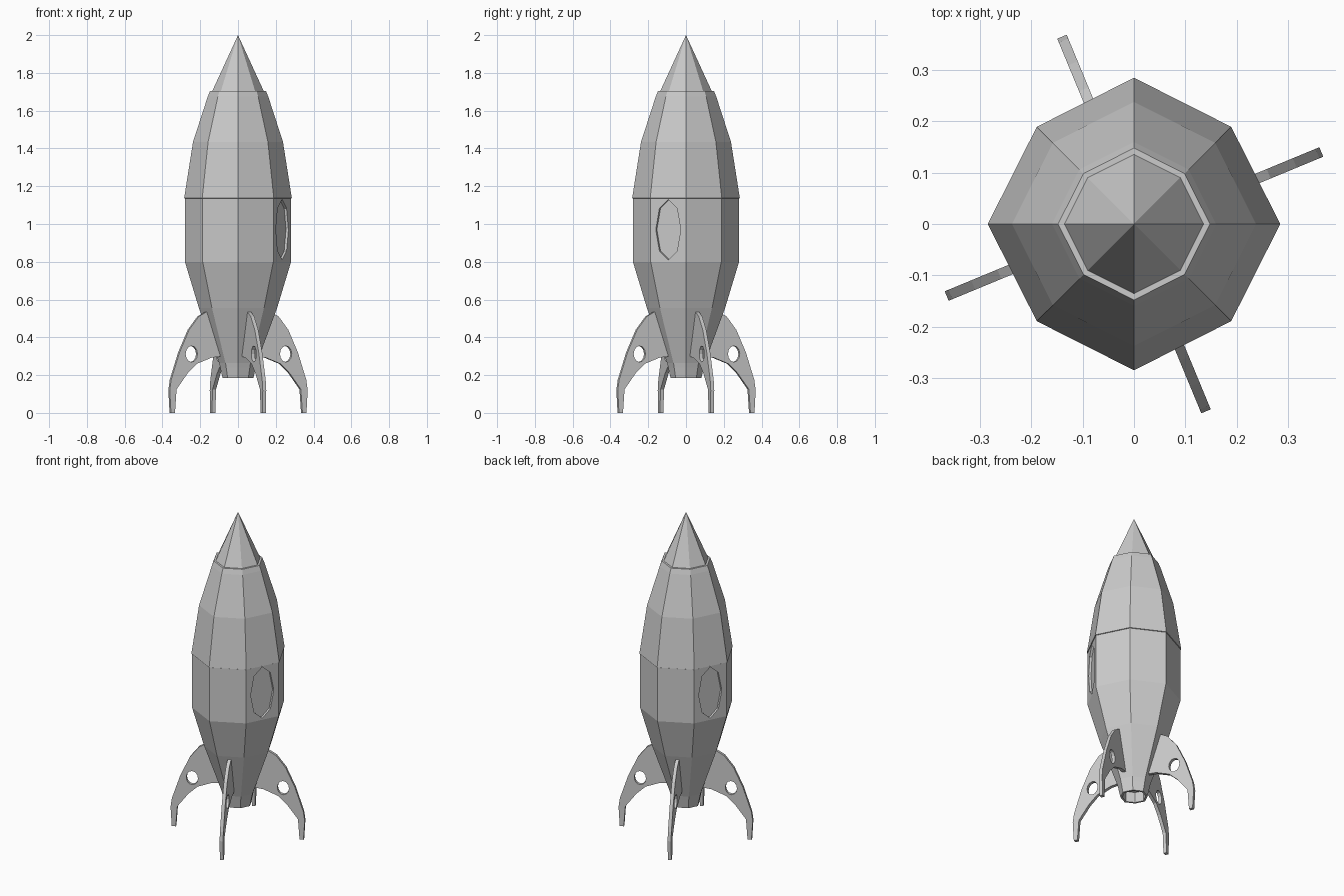
import bpy, bmesh
from math import sin, cos, pi, radians
from mathutils import Matrix, Vector

cube = bpy.data.objects.get("Cube")
if cube:
    bpy.data.objects.remove(cube, do_unlink=True)

paint = bpy.data.materials.new("grey_paint")
paint.use_nodes = True
GREY = (0.6, 0.6, 0.6, 1)
paint.diffuse_color = GREY
paint.node_tree.nodes["Principled BSDF"].inputs["Base Color"].default_value = GREY


def add_object(name, mesh):
    obj = bpy.data.objects.new(name, mesh)
    bpy.context.scene.collection.objects.link(obj)
    mesh.materials.clear()
    mesh.materials.append(paint)
    return obj


def hull(name, profile, sides=8, diagonal=0.94):
    """Closed faceted solid from a (radius, height) profile; diagonal corners sit in a little."""
    bm = bmesh.new()
    rings = []
    for r, z in profile:
        ring = []
        for i in range(sides):
            a = 2 * pi * i / sides
            rr = r * (diagonal if i % 2 else 1)
            ring.append(bm.verts.new((rr * cos(a), rr * sin(a), z)))
        rings.append(ring)
    for low, high in zip(rings, rings[1:]):
        for i in range(sides):
            j = (i + 1) % sides
            bm.faces.new((low[i], low[j], high[j], high[i]))
    bm.faces.new(rings[0])
    bm.faces.new(rings[-1])
    bmesh.ops.remove_doubles(bm, verts=bm.verts, dist=1e-5)
    bmesh.ops.recalc_face_normals(bm, faces=bm.faces)
    mesh = bpy.data.meshes.new(name)
    bm.to_mesh(mesh)
    bm.free()
    return add_object(name, mesh)


# Hull sections: open nozzle and lower hull, overhanging upper hull, nose cone
lower = hull("lower_hull", [(0.07, 0.25), (0.07, 0.185), (0.082, 0.185), (0.094, 0.24),
                            (0.1, 0.265), (0.207, 0.555), (0.281, 0.8), (0.281, 1.135)])
hull("upper_hull", [(0.27, 1.133), (0.285, 1.137), (0.238, 1.435), (0.16, 1.675),
                    (0.148, 1.705), (0.138, 1.705)])
hull("nose_cone", [(0.138, 1.7), (0.0, 2.0)])

# Recessed windows on opposite sides of the lower hull
for name, turn in (("front", 0), ("back", pi)):
    bm = bmesh.new()
    bmesh.ops.create_cone(bm, cap_ends=True, segments=8, radius1=1, radius2=1, depth=0.2,
                          matrix=Matrix.Rotation(pi / 2, 4, 'Y'))
    bmesh.ops.scale(bm, vec=(1, 0.074, 0.16), verts=bm.verts)
    bmesh.ops.translate(bm, vec=(0.337, 0.02, 0.97), verts=bm.verts)
    bm.transform(Matrix.Rotation(turn - radians(26.5), 4, 'Z'))
    bmesh.ops.recalc_face_normals(bm, faces=bm.faces)
    mesh = bpy.data.meshes.new(name + "_window_cutter")
    bm.to_mesh(mesh)
    bm.free()
    cutter = add_object(name + "_window_cutter", mesh)
    cutter.hide_render = True
    cutter.hide_viewport = True
    cutter.display_type = 'WIRE'
    cut = lower.modifiers.new(name + "_window", 'BOOLEAN')
    cut.operation = 'DIFFERENCE'
    cut.solver = 'EXACT'
    cut.object = cutter

# Fin outline with a round hole, filled as a flat curve and given thickness
outline = [(0.08, 0.3), (0.18, 0.535), (0.225, 0.51), (0.28, 0.44), (0.335, 0.32), (0.383, 0.175),
           (0.391, 0.12), (0.384, 0), (0.361, 0), (0.352, 0.125), (0.288, 0.21), (0.235, 0.26),
           (0.15, 0.293)]
hole = [(0.266 + 0.034 * cos(pi * i / 6), 0.312 + 0.043 * sin(pi * i / 6)) for i in range(12)]
curve = bpy.data.curves.new("fin_outline", 'CURVE')
curve.dimensions = '2D'
curve.fill_mode = 'BOTH'
curve.extrude = 0.01
for loop in (outline, hole):
    spline = curve.splines.new('POLY')
    spline.points.add(len(loop) - 1)
    for point, (x, y) in zip(spline.points, loop):
        point.co = (x, y, 0, 1)
    spline.use_cyclic_u = True
template = bpy.data.objects.new("fin_outline", curve)
bpy.context.scene.collection.objects.link(template)
bpy.context.view_layer.update()
fin_mesh = bpy.data.meshes.new_from_object(
    template.evaluated_get(bpy.context.evaluated_depsgraph_get()))
bpy.data.objects.remove(template, do_unlink=True)

# Stand the fin upright, just off the centre line, and repeat it around the hull
fin_mesh.transform(Matrix.Translation((0, -0.01, 0)) @ Matrix.Rotation(pi / 2, 4, 'X'))
bm = bmesh.new()
bm.from_mesh(fin_mesh)
bmesh.ops.remove_doubles(bm, verts=bm.verts, dist=1e-5)
bmesh.ops.recalc_face_normals(bm, faces=bm.faces)
for face in bm.faces:
    face.smooth = False
bm.to_mesh(fin_mesh)
bm.free()
for i, name in enumerate(("left_fin", "back_fin", "right_fin", "front_fin")):
    fin = add_object(name, fin_mesh)
    fin.rotation_euler.z = radians(22.5 + 90 * i)
